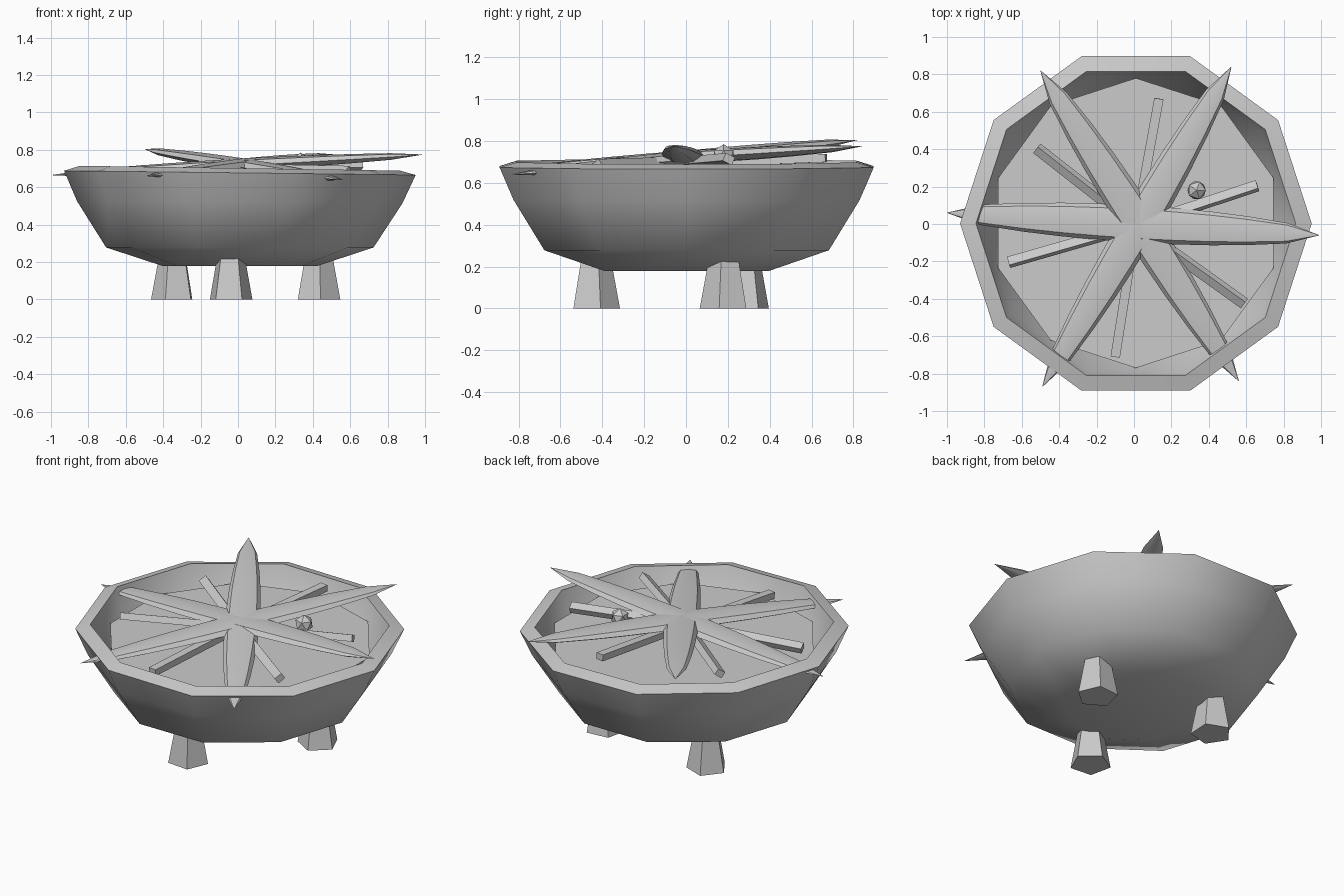
import bpy, bmesh, math
from mathutils import Vector, Matrix

if "Cube" in bpy.data.objects:
    bpy.data.objects.remove(bpy.data.objects["Cube"])

grey = bpy.data.materials.new("stone_grey")
grey.diffuse_color = (0.6, 0.6, 0.6, 1)
grey.use_nodes = True
grey.node_tree.nodes["Principled BSDF"].inputs["Base Color"].default_value = grey.diffuse_color


def finish(name, bm, smooth=None):
    bmesh.ops.recalc_face_normals(bm, faces=bm.faces)
    me = bpy.data.meshes.new(name)
    bm.to_mesh(me)
    bm.free()
    me.materials.append(grey)
    ob = bpy.data.objects.new(name, me)
    bpy.context.collection.objects.link(ob)
    if smooth:
        bpy.ops.object.select_all(action='DESELECT')
        ob.select_set(True)
        bpy.context.view_layer.objects.active = ob
        bpy.ops.object.shade_smooth_by_angle(angle=math.radians(smooth))
    return ob


def loft(bm, rings):
    """Skin a list of equal-length point rings and cap both ends."""
    vs = [[bm.verts.new(p) for p in ring] for ring in rings]
    n = len(vs[0])
    for a, b in zip(vs, vs[1:]):
        for i in range(n):
            j = (i + 1) % n
            bm.faces.new((a[i], a[j], b[j], b[i]))
    bm.faces.new(vs[0])
    bm.faces.new(vs[-1])


def ngon(n, r, z, cx=0, cy=0, rot=0, tilt=0):
    pts = []
    for i in range(n):
        a = rot + math.tau * i / n
        x = cx + r * math.cos(a)
        pts.append((x, cy + r * math.sin(a), z + tilt * x))
    return pts


def frame(start, end):
    """Local axes: direction, sideways, up."""
    d = (end - start).normalized()
    side = Vector((0, 0, 1)).cross(d).normalized()
    return d, side, d.cross(side)


# Ten-sided bowl: outside from the base up, over the rim, down the inside
profile = [(0.41, 0.178, 0), (0.715, 0.278, 0), (0.87, 0.52, -0.005),
           (0.94, 0.677, -0.012), (0.855, 0.702, -0.015),
           (0.82, 0.59, 0), (0.70, 0.36, 0), (0.40, 0.26, 0)]
bm = bmesh.new()
loft(bm, [ngon(10, r, z, 0.01, 0.003, 0, t) for r, z, t in profile])
finish("bowl", bm, 40)

# Liquid surface, turned half a step against the bowl
bm = bmesh.new()
loft(bm, [ngon(10, 0.775, z, 0.01, 0.005, math.radians(18)) for z in (0.57, 0.605)])
finish("liquid_surface", bm)

# Three tapered five-sided legs, each with one corner pointing inwards
for i, (x, y) in enumerate([(-0.04, -0.435), (0.43, 0.185), (-0.345, 0.28)]):
    rot = math.atan2(y, x) + math.pi
    bm = bmesh.new()
    loft(bm, [ngon(5, 0.12, 0, x, y, rot), ngon(5, 0.07, 0.27, x, y, rot)])
    finish(f"leg_{i + 1}", bm)

# Six long pointed star arms; the lower ones pierce the bowl wall
centre = Vector((0.03, 0.0, 0.725))
tips = [(0.99, -0.06, 0.775), (0.52, 0.84, 0.775), (-0.50, 0.82, 0.805),
        (-1.0, 0.06, 0.665), (-0.49, -0.87, 0.66), (0.56, -0.84, 0.64)]
stations = [(0, 0.10), (0.2, 0.097), (0.4, 0.09), (0.6, 0.077), (0.82, 0.055), (1, 0.001)]
section = [(-1, -0.008), (-0.78, 0.018), (0, 0.028), (0.78, 0.018), (1, -0.008),
           (0.5, -0.033), (-0.5, -0.033)]
for i, tip in enumerate(tips):
    tip = Vector(tip)
    d, side, up = frame(centre, tip)
    bm = bmesh.new()
    loft(bm, [[centre.lerp(tip, t) + side * (s * w) + up * (h * w / 0.095)
               for s, h in section] for t, w in stations])
    finish(f"star_arm_{i + 1}", bm, 30)

# Six square sticks between the arms, some rolled on edge
hub = Vector((0.01, -0.01, 0.695))
sticks = [(0.133, 0.67, 0), (0.66, 0.205, -25), (0.59, -0.425, 35),
          (-0.10, -0.71, 0), (-0.67, -0.205, 25), (-0.52, 0.405, -35)]
for i, (x, y, roll) in enumerate(sticks):
    end = Vector((x, y, 0.685 + 0.03 * x + 0.045 * y))
    d, side, up = frame(hub, end)
    turn = Matrix.Rotation(math.radians(roll), 3, d)
    side, up = turn @ side, turn @ up
    bm = bmesh.new()
    loft(bm, [[p + side * (a * 0.025) + up * (b * 0.02)
               for a, b in ((-1, -1), (1, -1), (1, 1), (-1, 1))]
              for p in (hub.lerp(end, 0.1), end)])
    finish(f"stick_{i + 1}", bm)

# Small faceted ball
bm = bmesh.new()
bmesh.ops.create_icosphere(bm, subdivisions=1, radius=0.055,
                           matrix=Matrix.Translation((0.335, 0.18, 0.73)))
finish("ball", bm)
